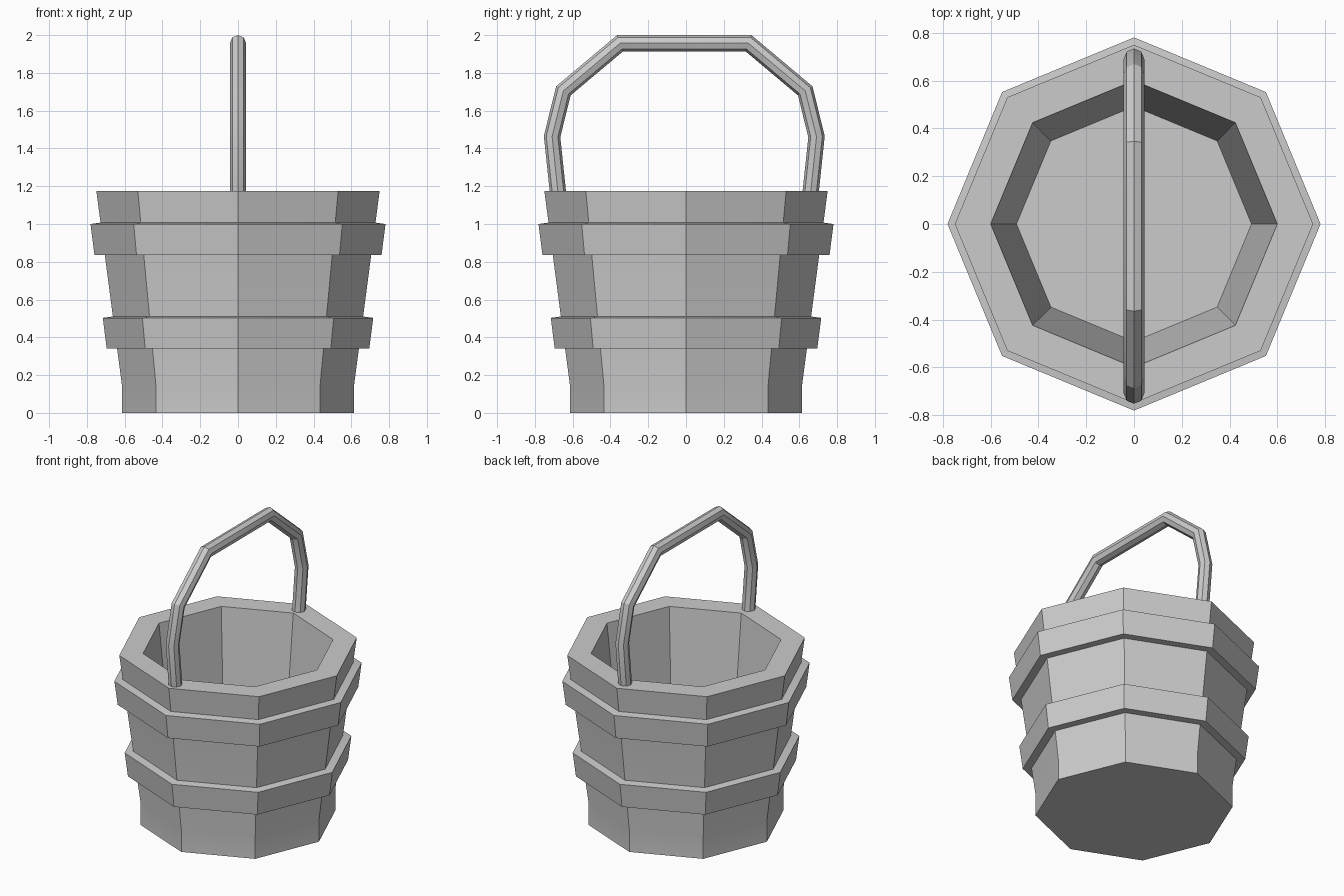
import bpy, bmesh
from math import cos, sin, pi, radians
from mathutils import Vector

if "Cube" in bpy.data.objects:
    bpy.data.objects.remove(bpy.data.objects["Cube"])

SIDES = 8


def skin(name, rings, closed=False):
    """Bridge a list of rings into one mesh; cap the ends or close the loop."""
    bm = bmesh.new()
    loops = [[bm.verts.new(p) for p in ring] for ring in rings]
    pairs = list(zip(loops, loops[1:]))
    if closed:
        pairs.append((loops[-1], loops[0]))
    for a, b in pairs:
        for i in range(len(a)):
            j = (i + 1) % len(a)
            bm.faces.new((a[i], a[j], b[j], b[i]))
    if not closed:
        bm.faces.new(loops[0])
        bm.faces.new(loops[-1])
    bmesh.ops.recalc_face_normals(bm, faces=bm.faces)
    mesh = bpy.data.meshes.new(name)
    bm.to_mesh(mesh)
    bm.free()
    obj = bpy.data.objects.new(name, mesh)
    bpy.context.collection.objects.link(obj)
    bpy.ops.object.select_all(action='DESELECT')
    obj.select_set(True)
    bpy.context.view_layer.objects.active = obj
    bpy.ops.object.shade_smooth_by_angle(angle=radians(25))
    return obj


def octagon(r, z):
    return [(r * cos(2 * pi * i / SIDES), r * sin(2 * pi * i / SIDES), z)
            for i in range(SIDES)]


# Bucket: outer wall, rim, inner wall and floor
body = [(0.615, 0), (0.615, 0.15), (0.75, 1.175), (0.60, 1.175), (0.492, 0.15)]
skin("bucket", [octagon(r, z) for r, z in body])

# Two hoops around the bucket
for name, z, r in (("lower_hoop", 0.34, 0.64), ("upper_hoop", 0.837, 0.705)):
    hoop = [(r - 0.005, z), (r + 0.055, z), (r + 0.076, z + 0.163),
            (r + 0.017, z + 0.171)]
    skin(name, [octagon(*p) for p in hoop], closed=True)

# Handle: octagonal rod swept along a mirrored path with mitred bends
half = [(0.667, 1.15), (0.70, 1.463), (0.64, 1.705), (0.34, 1.957)]
path = [Vector((0, -y - 0.009, z)) for y, z in half]
path += [Vector((0, y - 0.009, z)) for y, z in reversed(half)]
ROD = 0.043
X = Vector((1, 0, 0))
rings = []
for i, p in enumerate(path):
    before = (p - path[max(i - 1, 0)]).normalized()
    after = (path[min(i + 1, len(path) - 1)] - p).normalized()
    tangent = (before + after).normalized()
    side = X.cross(tangent)
    stretch = 1 / tangent.dot(after if after.length else before)
    rings.append([p + ROD * (X * cos(2 * pi * k / SIDES)
                             + side * stretch * sin(2 * pi * k / SIDES))
                  for k in range(SIDES)])
skin("handle", rings)
